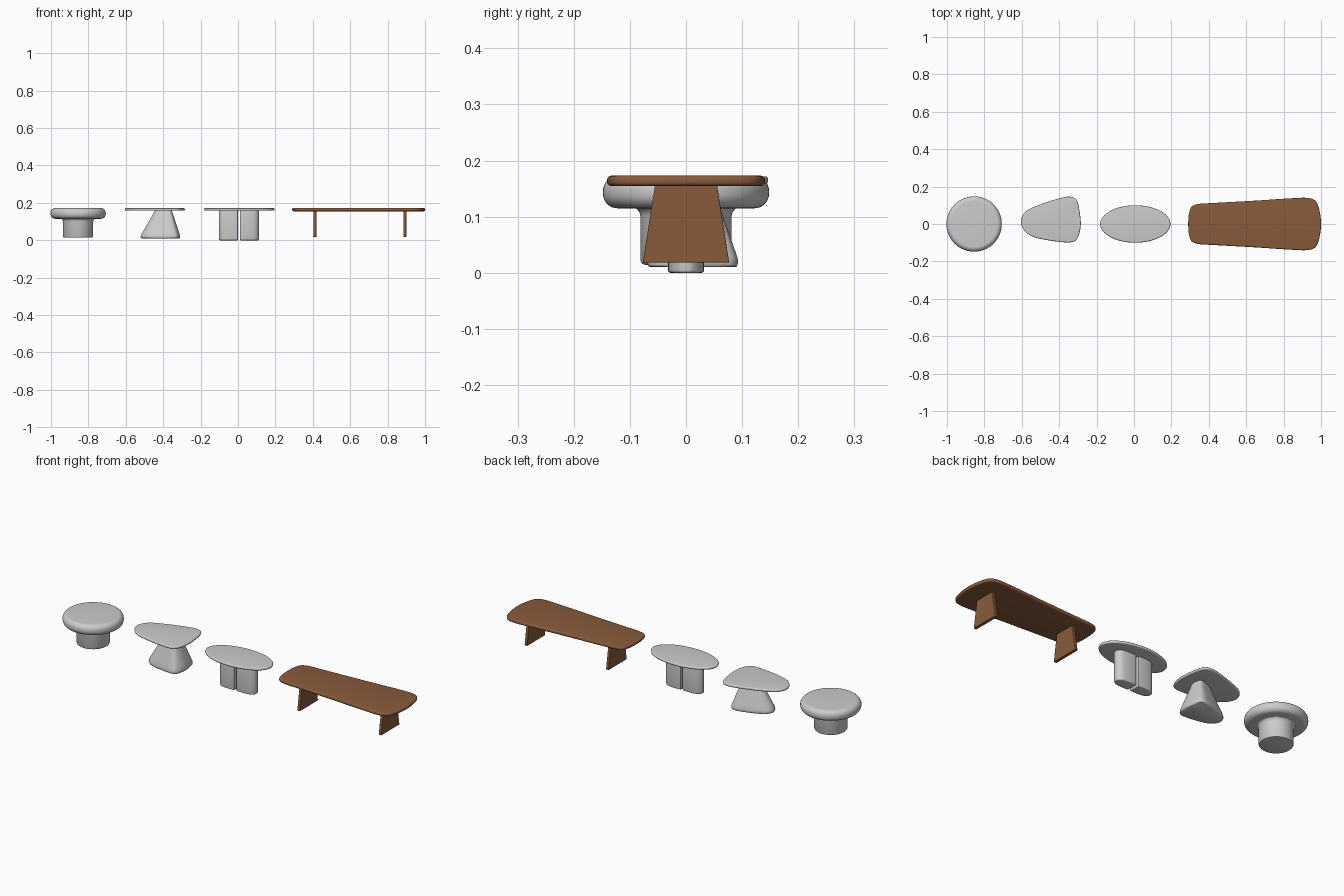
import bpy, bmesh, math
from mathutils import Vector

if "Cube" in bpy.data.objects:
    bpy.data.objects.remove(bpy.data.objects["Cube"])


def material(name, rgb):
    m = bpy.data.materials.new(name)
    m.diffuse_color = (*rgb, 1)
    m.use_nodes = True
    m.node_tree.nodes["Principled BSDF"].inputs["Base Color"].default_value = m.diffuse_color
    return m


STONE = material("pale grey stone", (0.6, 0.6, 0.6))
WOOD = material("brown wood", (0.25, 0.105, 0.045))


def loft(name, rings, mat, angle=40):
    """Skin closed rings of 3D points and cap both ends."""
    bm = bmesh.new()
    vs = [[bm.verts.new(p) for p in r] for r in rings]
    n = len(rings[0])
    for a, b in zip(vs, vs[1:]):
        for i in range(n):
            j = (i + 1) % n
            bm.faces.new((a[i], a[j], b[j], b[i]))
    bm.faces.new(vs[0][::-1])
    bm.faces.new(vs[-1])
    bmesh.ops.recalc_face_normals(bm, faces=bm.faces)
    me = bpy.data.meshes.new(name)
    bm.to_mesh(me)
    bm.free()
    me.materials.append(mat)
    ob = bpy.data.objects.new(name, me)
    bpy.context.collection.objects.link(ob)
    bpy.context.view_layer.objects.active = ob
    ob.select_set(True)
    bpy.ops.object.shade_smooth_by_angle(angle=math.radians(angle))
    ob.select_set(False)
    return ob


def smooth(pts, steps=8):
    """Closed Catmull-Rom curve through the points."""
    out, n = [], len(pts)
    for i in range(n):
        a, b, c, d = (Vector(pts[(i + k) % n]) for k in (-1, 0, 1, 2))
        for s in range(steps):
            t = s / steps
            out.append(0.5 * (2 * b + (c - a) * t + (2 * a - 5 * b + 4 * c - d) * t * t
                              + (3 * b - a - 3 * c + d) * t ** 3))
    return out


def ellipse(cx, cy, rx, ry, n=64):
    return [Vector((cx + rx * math.cos(2 * math.pi * i / n),
                    cy + ry * math.sin(2 * math.pi * i / n))) for i in range(n)]


def inset(outline, d):
    """Move an outline inwards along its normals."""
    n = len(outline)
    res = []
    for i, p in enumerate(outline):
        t = (outline[(i + 1) % n] - outline[i - 1]).normalized()
        res.append(p + Vector((-t.y, t.x)) * d)
    return res


def ring(outline, z):
    return [(p.x, p.y, z) for p in outline]


def slab(name, outline, z0, z1, r, mat, steps=5):
    """Plate with rounded upper and lower rims."""
    rings = []
    for zc, a0 in ((z0 + r, -90), (z1 - r, 0)):
        for k in range(steps + 1):
            a = math.radians(a0 + 90 * k / steps)
            rings.append(ring(inset(outline, r * (1 - math.cos(a))), zc + r * math.sin(a)))
    return loft(name, rings, mat)


# Round table: thick rounded disc on a drum with a small fillet
slab("round_top", ellipse(-0.855, 0, 0.148, 0.148), 0.115, 0.172, 0.026, STONE, 8)
drum = [(0.072, 0.014), (0.078, 0.016), (0.081, 0.022), (0.081, 0.10),
        (0.083, 0.108), (0.088, 0.114), (0.096, 0.118)]
loft("round_base", [ring(ellipse(-0.855, 0, r, r), z) for r, z in drum], STONE)

# Pebble table: rounded triangular top on a tapering foot of similar plan
pebble = smooth([(-0.605, 0.02), (-0.59, -0.03), (-0.54, -0.068), (-0.44, -0.09),
                 (-0.34, -0.098), (-0.302, -0.075), (-0.285, -0.01), (-0.29, 0.06),
                 (-0.305, 0.125), (-0.34, 0.146), (-0.40, 0.137), (-0.50, 0.105), (-0.575, 0.07)])
slab("pebble_top", pebble, 0.158, 0.172, 0.006, STONE)
foot = [(0.62, 0.010), (0.645, 0.012), (0.66, 0.018), (0.652, 0.027), (0.60, 0.045),
        (0.40, 0.115), (0.33, 0.14), (0.28, 0.16)]
c = Vector((-0.445, 0.024))
loft("pebble_base", [ring([Vector((-0.415 + 0.016 * (0.66 - s) / 0.38,
                                   0.012)) + (p - c) * s for p in pebble], z)
                     for s, z in foot], STONE)

# Oval table: elliptical top on two narrow half-oval blocks with a slot between
slab("oval_top", ellipse(0.007, 0, 0.188, 0.1), 0.158, 0.172, 0.006, STONE)
for side, label in ((-1, "left"), (1, "right")):
    plan = smooth([(0.006, -0.026), (0.012, -0.031), (0.05, -0.032), (0.085, -0.027),
                   (0.103, -0.013), (0.106, 0), (0.103, 0.013), (0.085, 0.027),
                   (0.05, 0.032), (0.012, 0.031), (0.006, 0.026), (0.006, 0)], 5)
    plan = [Vector((0.005 + side * p.x, p.y)) for p in plan]
    if side < 0:
        plan.reverse()
    slab("oval_base_" + label, plan, 0, 0.162, 0.005, STONE, 4)

# Long wooden table: tapered top with bowed ends
half = [(0.29, 0), (0.293, -0.05), (0.308, -0.092), (0.35, -0.108), (0.42, -0.112),
        (0.65, -0.125), (0.85, -0.138), (0.93, -0.139), (0.972, -0.122),
        (0.992, -0.07), (1.0, 0)]
long_outline = smooth(half + [(x, -y) for x, y in half[-2:0:-1]])
slab("long_top", long_outline, 0.155, 0.173, 0.007, WOOD)

# Trapezoid plank legs
for x, label in ((0.411, "left"), (0.892, "right")):
    rings = [[(x + dx, y, z) for y, z in ((-0.077, 0.018), (0.077, 0.018),
                                          (0.055, 0.158), (-0.055, 0.158))]
             for dx in (-0.008, 0.008)]
    leg = loft("long_leg_" + label, rings, WOOD, 30)
    bev = leg.modifiers.new("soft edges", "BEVEL")
    bev.width = 0.002
    bev.segments = 2
